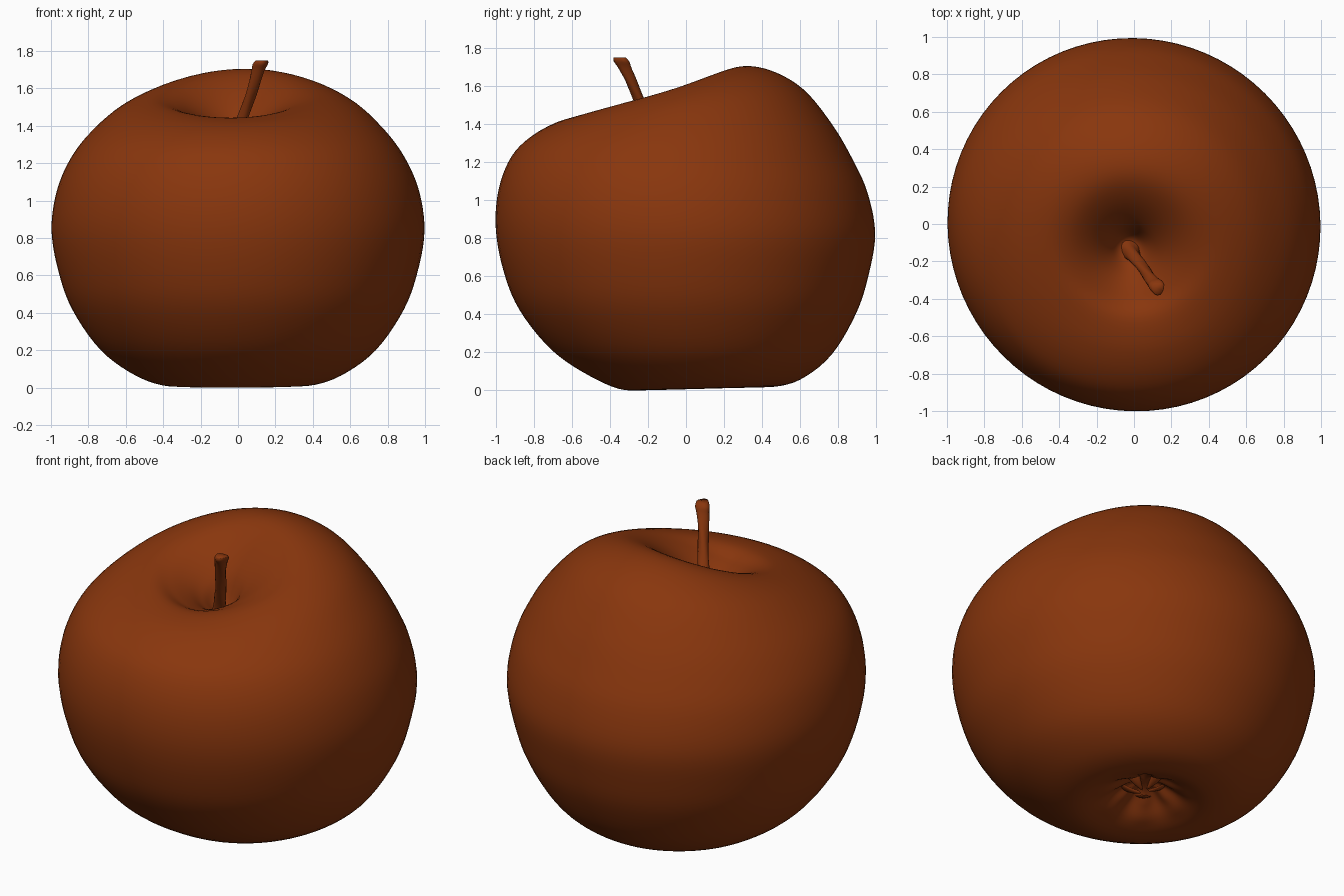
import bpy, bmesh, math
from mathutils import Vector

if "Cube" in bpy.data.objects:
    bpy.data.objects.remove(bpy.data.objects["Cube"])

skin = bpy.data.materials.new("russet_red_brown")
skin.diffuse_color = (0.25, 0.037, 0.004, 1)
skin.use_nodes = True
skin.node_tree.nodes["Principled BSDF"].inputs["Base Color"].default_value = skin.diffuse_color


def finish(name, bm):
    bmesh.ops.recalc_face_normals(bm, faces=bm.faces[:])
    me = bpy.data.meshes.new(name)
    bm.to_mesh(me)
    bm.free()
    me.polygons.foreach_set("use_smooth", [True] * len(me.polygons))
    me.materials.append(skin)
    ob = bpy.data.objects.new(name, me)
    bpy.context.collection.objects.link(ob)
    return ob


def spline(rows, steps):
    """Catmull-Rom through rows of numbers."""
    out = []
    for i in range(len(rows) - 1):
        quad = [rows[max(0, min(len(rows) - 1, i + j))] for j in (-1, 0, 1, 2)]
        for s in range(steps):
            t = s / steps
            out.append([0.5 * (2 * b + (c - a) * t + (2 * a - 5 * b + 4 * c - d) * t * t
                               + (3 * b - a - 3 * c + d) * t ** 3) for a, b, c, d in zip(*quad)])
    return out + [list(rows[-1])]


def loft(name, rows, steps, sides, place):
    """Skin rings whose points are given by place(row, angle)."""
    bm = bmesh.new()
    rings = [[bm.verts.new(place(row, 2 * math.pi * k / sides)) for k in range(sides)]
             for row in spline(rows, steps)]
    for lo, hi in zip(rings, rings[1:]):
        for k in range(sides):
            n = (k + 1) % sides
            bm.faces.new((lo[k], lo[n], hi[n], hi[k]))
    bm.faces.new(rings[0])
    bm.faces.new(rings[-1])
    return finish(name, bm)


# Fruit body: ring centre y, radius, height, rise towards the back
body = [
    (.09, .01, .14, 0), (.09, .08, .13, 0), (.09, .16, .085, 0),
    (.08, .25, .035, .01), (.06, .38, .01, .008), (.05, .55, .065, -.008),
    (.03, .735, .2, -.012), (.01, .885, .415, -.008), (0, .96, .62, -.012),
    (-.003, .997, .84, -.015), (-.015, .969, 1.05, -.01), (-.022, .895, 1.225, -.005),
    (-.02, .787, 1.37, .03), (-.02, .638, 1.5, .082), (-.03, .475, 1.57, .112),
    (-.06, .34, 1.565, .135), (-.08, .22, 1.505, .12), (-.11, .12, 1.405, .07),
    (-.12, .06, 1.31, 0), (-.12, .005, 1.28, 0),
]


def body_point(row, a):
    cy, r, z, rise = row
    cx = -.03 * max(0, 1 - r / .5) if z > 1 else 0
    z += rise * (math.sin(a) + .13 * math.cos(a))
    if z < .3:  # folds around the calyx hollow
        z += .012 * max(0, 1 - abs(r - .15) / .13) * math.cos(7 * a)
    if z > 1.3:  # notch in the front lip
        z -= .025 * max(0, 1 - abs(r - .35) / .3) * max(0, -math.sin(a)) ** 6
    r *= 1 - .006 * math.sin(2 * a)
    return cx + r * math.cos(a), cy + r * math.sin(a), max(z, 0)


loft("fruit_body", body, 5, 80, body_point)

# Stem: flared foot, leaning shaft, knobbly tip (radius, height)
stem = [(.06, 1.27), (.038, 1.33), (.031, 1.43), (.03, 1.6), (.034, 1.69), (.04, 1.73), (.032, 1.75)]


def stem_point(row, a):
    r, z = row
    lean = z - 1.27
    r *= 1 + .1 * math.sin(3 * a + 25 * z)
    return -.03 + .33 * lean + r * math.cos(a), -.13 - .45 * lean + r * math.sin(a), z


loft("stem", stem, 4, 16, stem_point)

# Dried sepals curling inside the calyx hollow
for i in range(5):
    ang = 2 * math.pi * i / 5 + .3
    out, side = Vector((math.cos(ang), math.sin(ang), 0)), Vector((-math.sin(ang), math.cos(ang), 0))
    bm = bmesh.new()
    rows = []
    for t in (0, .25, .6, 1):
        mid = Vector((0, .09, .115 - .1 * t + .045 * t * t + .006 * (i % 3))) + out * (.13 - .11 * t)
        rows.append([bm.verts.new(mid + side * (.05 - .042 * t) * s + Vector((0, 0, .015 * abs(s))))
                     for s in (-1, 0, 1)])
    for lo, hi in zip(rows, rows[1:]):
        for k in range(2):
            bm.faces.new((lo[k], lo[k + 1], hi[k + 1], hi[k]))
    sepal = finish(f"sepal_{i + 1}", bm)
    sepal.modifiers.new("thickness", "SOLIDIFY").thickness = .01
    sepal.modifiers.new("smooth", "SUBSURF").levels = 1
